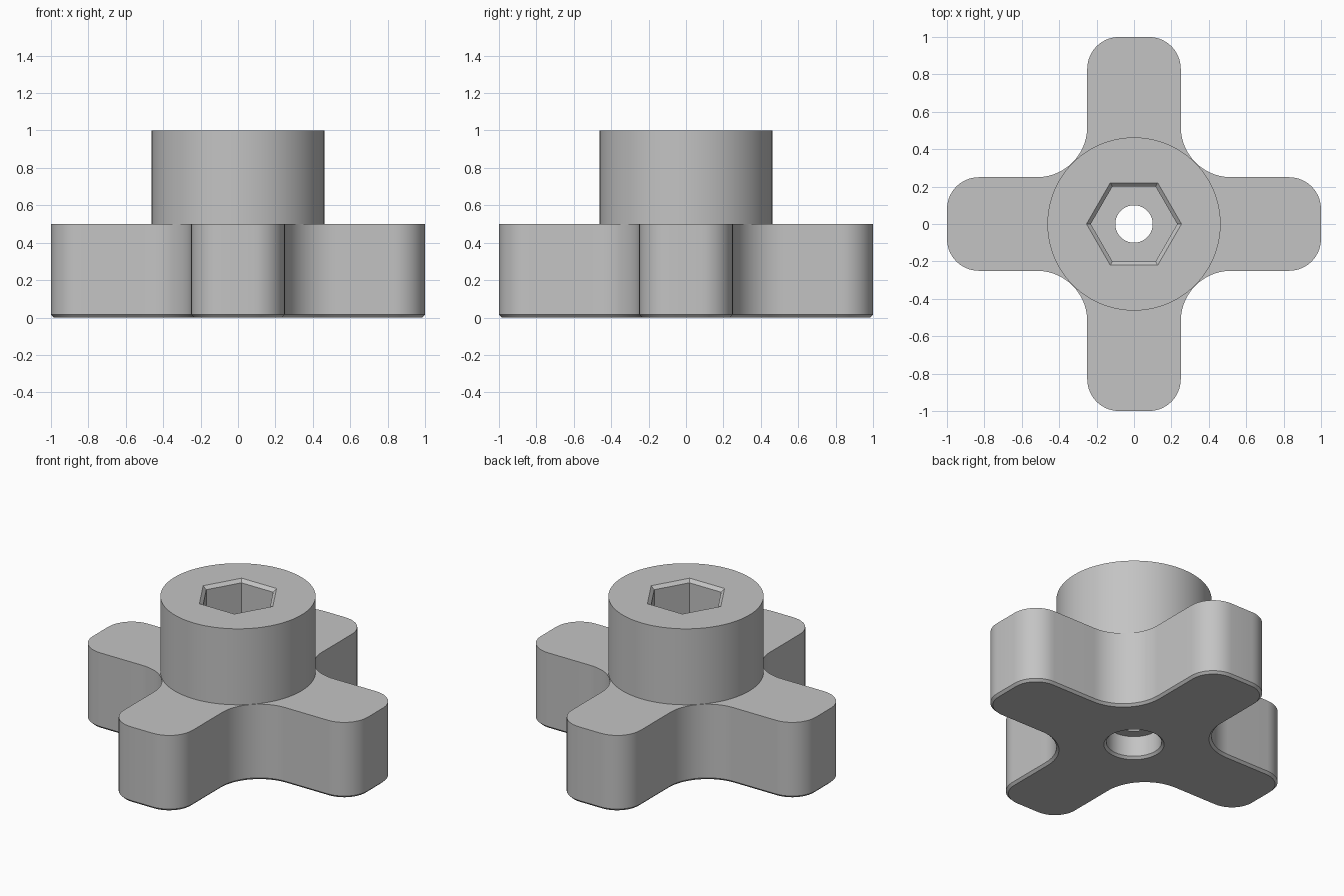
import bpy
import bmesh
from math import cos, sin, pi, radians

if "Cube" in bpy.data.objects:
    bpy.data.objects.remove(bpy.data.objects["Cube"], do_unlink=True)

grey = bpy.data.materials.new("plain_grey")
grey.use_nodes = True
colour = (0.55, 0.55, 0.55, 1)
grey.diffuse_color = colour
grey.node_tree.nodes["Principled BSDF"].inputs["Base Color"].default_value = colour


def arc(cx, cy, r, start, end, n):
    angles = [radians(start + (end - start) * i / n) for i in range(n + 1)]
    return [(cx + r * cos(a), cy + r * sin(a)) for a in angles]


def ring(r, n):
    return [(r * cos(2 * pi * i / n), r * sin(2 * pi * i / n)) for i in range(n)]


def cross(inset):
    """Four rounded arms joined by hollow fillets."""
    tip, fillet, centre = 0.17, 0.27, 0.52
    quarter = arc(1 - tip, -0.25 + tip, tip - inset, -90, 0, 10)
    quarter += arc(1 - tip, 0.25 - tip, tip - inset, 0, 90, 10)
    quarter += arc(centre, centre, fillet + inset, 270, 180, 20)
    points = []
    for _ in range(4):
        points += quarter
        quarter = [(-y, x) for x, y in quarter]
    return points


def loft(name, sections):
    """Closed solid through a stack of outlines, from the bottom up."""
    bm = bmesh.new()
    loops = [[bm.verts.new((x, y, z)) for x, y in pts] for pts, z in sections]
    for low, high in zip(loops, loops[1:]):
        n = len(low)
        for i in range(n):
            j = (i + 1) % n
            bm.faces.new((low[i], low[j], high[j], high[i]))
    bm.faces.new(loops[0][::-1])
    bm.faces.new(loops[-1])
    bmesh.ops.remove_doubles(bm, verts=bm.verts[:], dist=1e-5)
    bmesh.ops.recalc_face_normals(bm, faces=bm.faces[:])
    mesh = bpy.data.meshes.new(name)
    bm.to_mesh(mesh)
    bm.free()
    mesh.materials.append(grey)
    obj = bpy.data.objects.new(name, mesh)
    bpy.context.collection.objects.link(obj)
    return obj


# Four-armed grip with a chamfered lower edge
knob = loft("knob", [(cross(0.015), 0), (cross(0), 0.015), (cross(0), 0.5)])

# Round hub
hub = loft("hub", [(ring(0.463, 96), 0.4), (ring(0.463, 96), 1)])

# Hexagonal socket with a chamfered mouth
socket = loft("socket_cutter", [(ring(0.231, 6), 0.5), (ring(0.231, 6), 0.98),
                                (ring(0.277, 6), 1.02)])

# Through hole with a chamfered counterbore underneath
bore = loft("bore_cutter", [(ring(r, 64), z) for r, z in
                            ((0.195, -0.015), (0.165, 0.015), (0.165, 0.15),
                             (0.1, 0.15), (0.1, 0.7))])

# Join the hub and cut the openings
bpy.ops.object.select_all(action="DESELECT")
bpy.context.view_layer.objects.active = knob
knob.select_set(True)
for part, operation in ((hub, "UNION"), (socket, "DIFFERENCE"), (bore, "DIFFERENCE")):
    part.hide_render = True
    mod = knob.modifiers.new(part.name, "BOOLEAN")
    mod.object = part
    mod.operation = operation
    mod.solver = "EXACT"
    bpy.ops.object.modifier_apply(modifier=mod.name)
    bpy.data.objects.remove(part, do_unlink=True)

bpy.ops.object.shade_smooth_by_angle(angle=radians(30))
